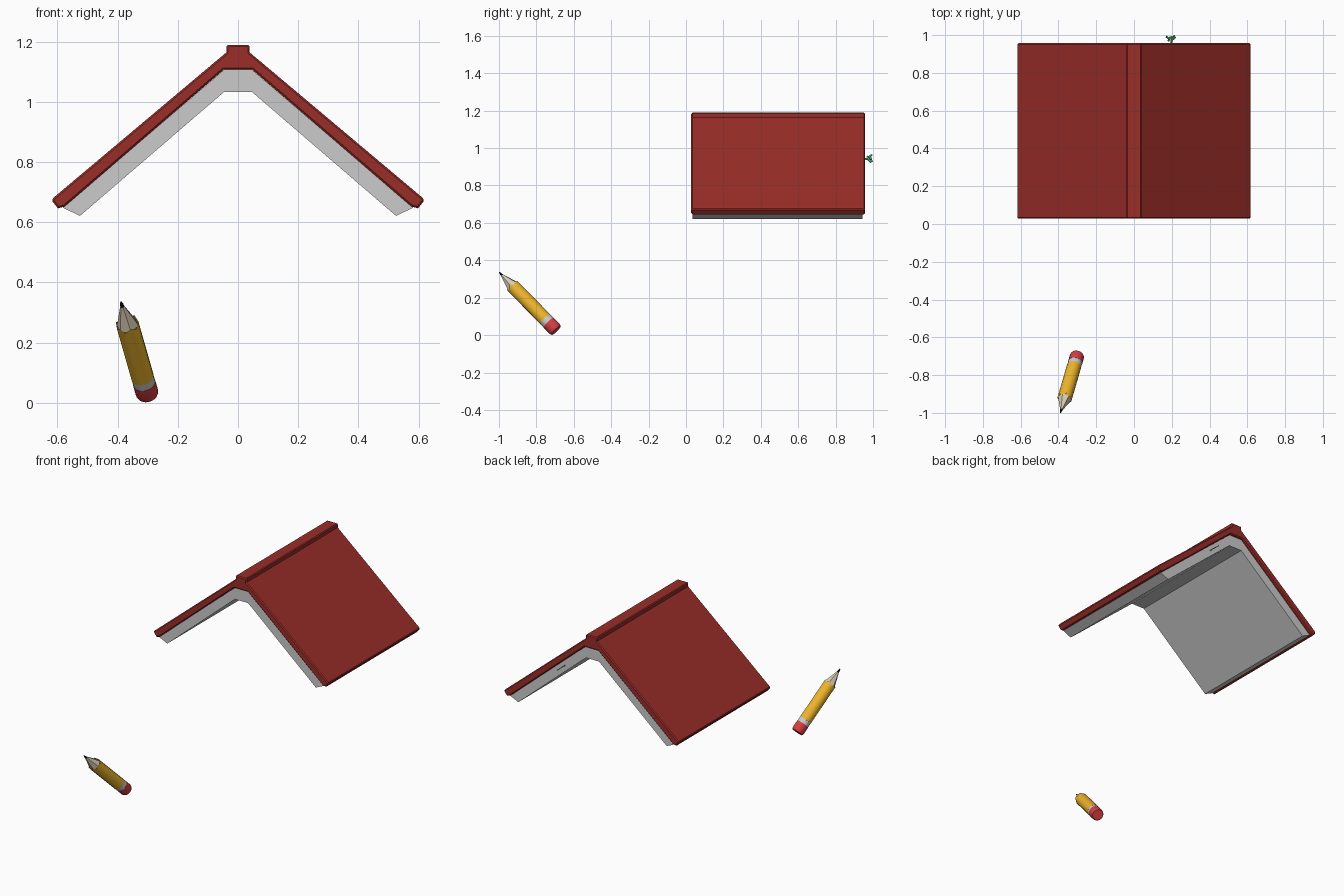
import bpy, bmesh, math
from mathutils import Vector, Matrix

if "Cube" in bpy.data.objects:
    bpy.data.objects.remove(bpy.data.objects["Cube"])


def material(name, rgb):
    m = bpy.data.materials.new(name)
    m.diffuse_color = (*rgb, 1)
    m.use_nodes = True
    m.node_tree.nodes["Principled BSDF"].inputs["Base Color"].default_value = m.diffuse_color
    return m


RED = material("cover_red", (0.318, 0.026, 0.022))
YELLOW = material("pencil_yellow", (0.87, 0.47, 0.026))
WOOD = material("bare_wood", (0.67, 0.59, 0.45))
PINK = material("eraser_red", (0.68, 0.05, 0.058))
BLACK = material("lead_black", (0.006, 0.006, 0.006))
GREEN = material("tag_green", (0.04, 0.40, 0.12))


def finish(name, bm, mat=None):
    bmesh.ops.recalc_face_normals(bm, faces=bm.faces)
    me = bpy.data.meshes.new(name)
    bm.to_mesh(me)
    bm.free()
    ob = bpy.data.objects.new(name, me)
    bpy.context.collection.objects.link(ob)
    if mat:
        me.materials.append(mat)
    return ob


def tent(name, top, bottom, y0, y1, mat=None):
    """Extrude a symmetric roof-like profile along y; both lists run from centre outwards."""
    half = top + bottom[::-1]
    profile = half + [(-x, z) for x, z in half[::-1]]
    bm = bmesh.new()
    face = bm.faces.new([bm.verts.new((x, y0, z)) for x, z in profile])
    new = bmesh.ops.extrude_face_region(bm, geom=[face])["geom"]
    bmesh.ops.translate(bm, verts=[v for v in new if isinstance(v, bmesh.types.BMVert)],
                        vec=(0, y1 - y0, 0))
    return finish(name, bm, mat)


# Cover of the open book, spine up, with softened board edges
cover = tent("book_cover",
             [(0.034, 1.189), (0.039, 1.184), (0.039, 1.164), (0.610, 0.684), (0.620, 0.673)],
             [(0.047, 1.107), (0.576, 0.652), (0.598, 0.646)],
             0.028, 0.957, RED)
bevel = cover.modifiers.new("edge_bevel", 'BEVEL')
bevel.width = 0.006
bevel.segments = 1
bevel.limit_method = 'ANGLE'
bevel.angle_limit = math.radians(80)

# Page sheets, each one a little shorter than the one above
N = 8
for i in range(N):
    def line(t):
        return [(0.046, 1.107 - 0.074 * t), (0.582 - 0.057 * t, 0.648 - 0.027 * t)]
    tent(f"page_sheet_{i + 1}", line(i / N), line((i + 1) / N), 0.036, 0.943)

# Small flat green tag peeking out between the pages at the back;
# each leaf is (offset down the slope, y, turn in degrees, length)
SLOPE = Matrix.Rotation(math.radians(40), 4, 'Y')
for i, (s, y, turn, length) in enumerate([(0.004, 0.958, 80, 0.05), (-0.020, 0.986, -35, 0.026),
                                          (-0.010, 0.978, 60, 0.024), (0.018, 0.980, 30, 0.026),
                                          (0.026, 0.990, -50, 0.018), (0.002, 0.988, 10, 0.022)]):
    bm = bmesh.new()
    bmesh.ops.create_cube(bm, size=1)
    bmesh.ops.scale(bm, vec=(length, 0.010, 0.004), verts=bm.verts)
    place = (Matrix.Translation((0.194, y, 0.945)) @ SLOPE @ Matrix.Translation((s, 0, 0))
             @ Matrix.Rotation(math.radians(turn), 4, 'Z'))
    bmesh.ops.transform(bm, matrix=place, verts=bm.verts)
    finish(f"green_tag_{i + 1}", bm, GREEN)

# Pencil parts, turned around the line from eraser to tip
END = Vector((-0.300, -0.694, 0.025))
TIP = Vector((-0.389, -0.999, 0.336))
ROT = (TIP - END).to_track_quat('Z', 'Y')
LENGTH = (TIP - END).length


def turned(name, rings, sides, mat=None, smooth=False, zigzag=0):
    """Skin rings given as (fraction along pencil, radius); zigzag notches the last ring."""
    bm = bmesh.new()
    loops = []
    for i, (t, r) in enumerate(rings):
        notch = zigzag if i == len(rings) - 1 else 0
        loops.append([bm.verts.new((r * math.cos(2 * math.pi * k / sides),
                                    r * math.sin(2 * math.pi * k / sides),
                                    (t - notch * (k % 2)) * LENGTH))
                      for k in range(sides)])
    for a, b in zip(loops, loops[1:]):
        for k in range(sides):
            n = (k + 1) % sides
            bm.faces.new((a[k], a[n], b[n], b[k]))
    bm.faces.new(loops[0][::-1])
    if not zigzag:
        bm.faces.new(loops[-1])
    ob = finish(name, bm, mat)
    ob.rotation_mode = 'QUATERNION'
    ob.rotation_quaternion = ROT
    ob.location = END
    if smooth:
        bpy.ops.object.select_all(action='DESELECT')
        bpy.context.view_layer.objects.active = ob
        ob.select_set(True)
        bpy.ops.object.shade_smooth_by_angle(angle=math.radians(35))
    return ob


turned("pencil_eraser", [(0, 0.033), (0.012, 0.036), (0.03, 0.038), (0.13, 0.038)], 20, PINK, True)
turned("pencil_ferrule", [(0.125, 0.037), (0.20, 0.037)], 20, None, True)
turned("pencil_body", [(0.19, 0.038), (0.78, 0.038)], 12, YELLOW, True, zigzag=0.035)
turned("pencil_wood", [(0.745, 0.0375), (0.95, 0.007)], 6, WOOD)
turned("pencil_lead", [(0.94, 0.007), (0.97, 0.006), (1.0, 0.002)], 8, BLACK, True)
